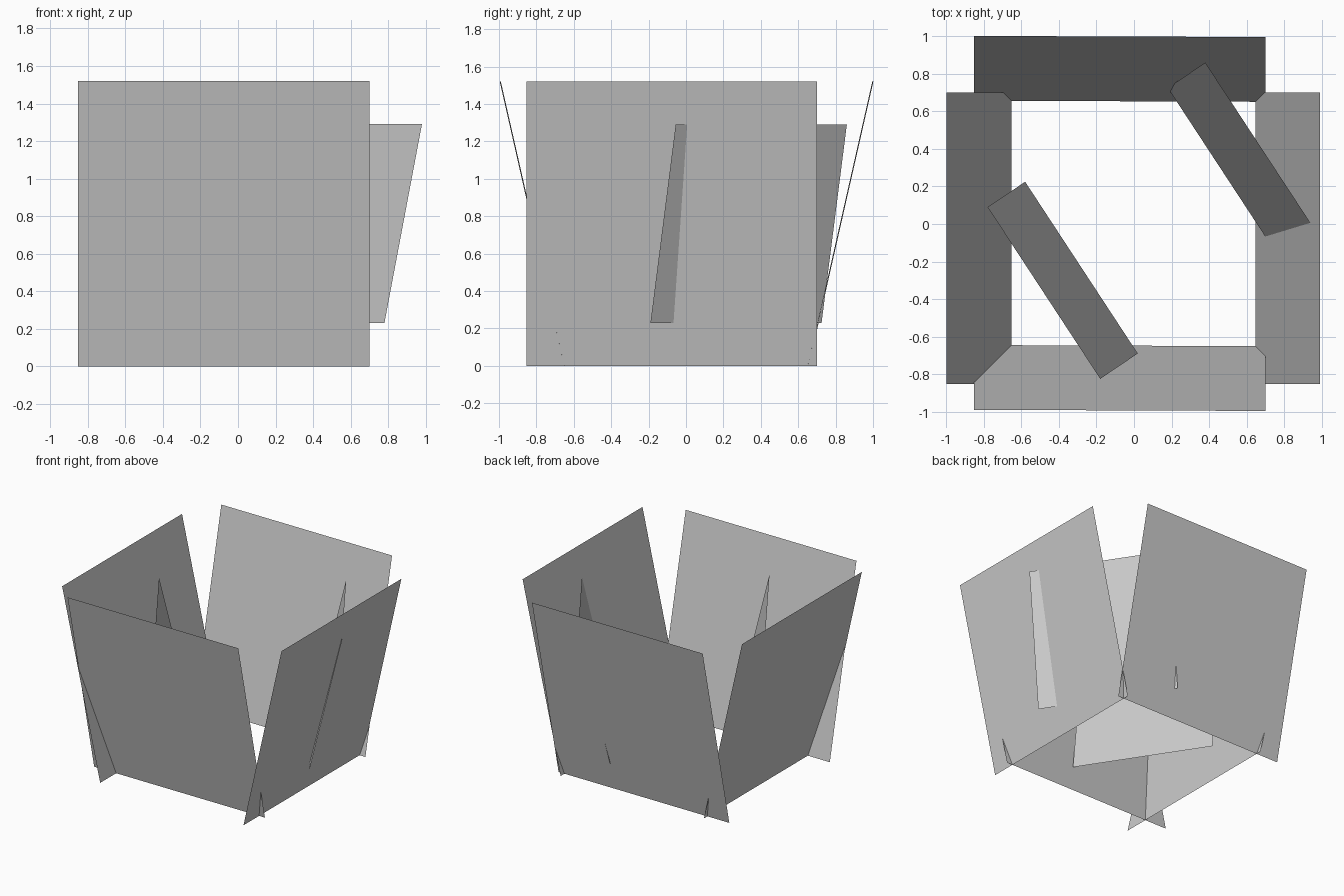
import bpy
import bmesh
from mathutils import Vector

if "Cube" in bpy.data.objects:
    bpy.data.objects.remove(bpy.data.objects["Cube"])


def leaning_panel(name, start, end, lean, z0, z1):
    """Flat sheet: bottom edge start-end at z0, extruded up to z1 with a sideways lean."""
    bm = bmesh.new()
    a = bm.verts.new((*start, z0))
    b = bm.verts.new((*end, z0))
    edge = bm.edges.new((a, b))
    res = bmesh.ops.extrude_edge_only(bm, edges=[edge])
    top = [v for v in res["geom"] if isinstance(v, bmesh.types.BMVert)]
    bmesh.ops.translate(bm, verts=top, vec=Vector((*lean, z1 - z0)))
    mesh = bpy.data.meshes.new(name)
    bm.to_mesh(mesh)
    bm.free()
    obj = bpy.data.objects.new(name, mesh)
    bpy.context.collection.objects.link(obj)
    return obj


LOW, HIGH = -0.853, 0.70      # shared span of the outer walls
SPREAD, HEIGHT = 0.345, 1.52  # outward lean and height of the outer walls

# Four outer walls, leaning outward
leaning_panel("front_wall", (LOW, -0.645), (HIGH, -0.651), (0, -SPREAD), 0, HEIGHT)
leaning_panel("back_wall", (HIGH, 0.651), (LOW, 0.657), (0, SPREAD), 0, HEIGHT)
leaning_panel("right_wall", (0.647, LOW), (0.647, HIGH), (SPREAD, 0), 0, HEIGHT)
leaning_panel("left_wall", (-0.653, HIGH), (-0.653, LOW), (-SPREAD, 0), 0, HEIGHT)

# Two diagonal inner panels across opposite corners, leaning outward
leaning_panel("back_right_brace", (0.78, -0.19), (0.18, 0.725), (0.20, 0.135), 0.23, 1.29)
leaning_panel("front_left_brace", (-0.58, 0.225), (0.02, -0.69), (-0.20, -0.135), 0.23, 1.29)
